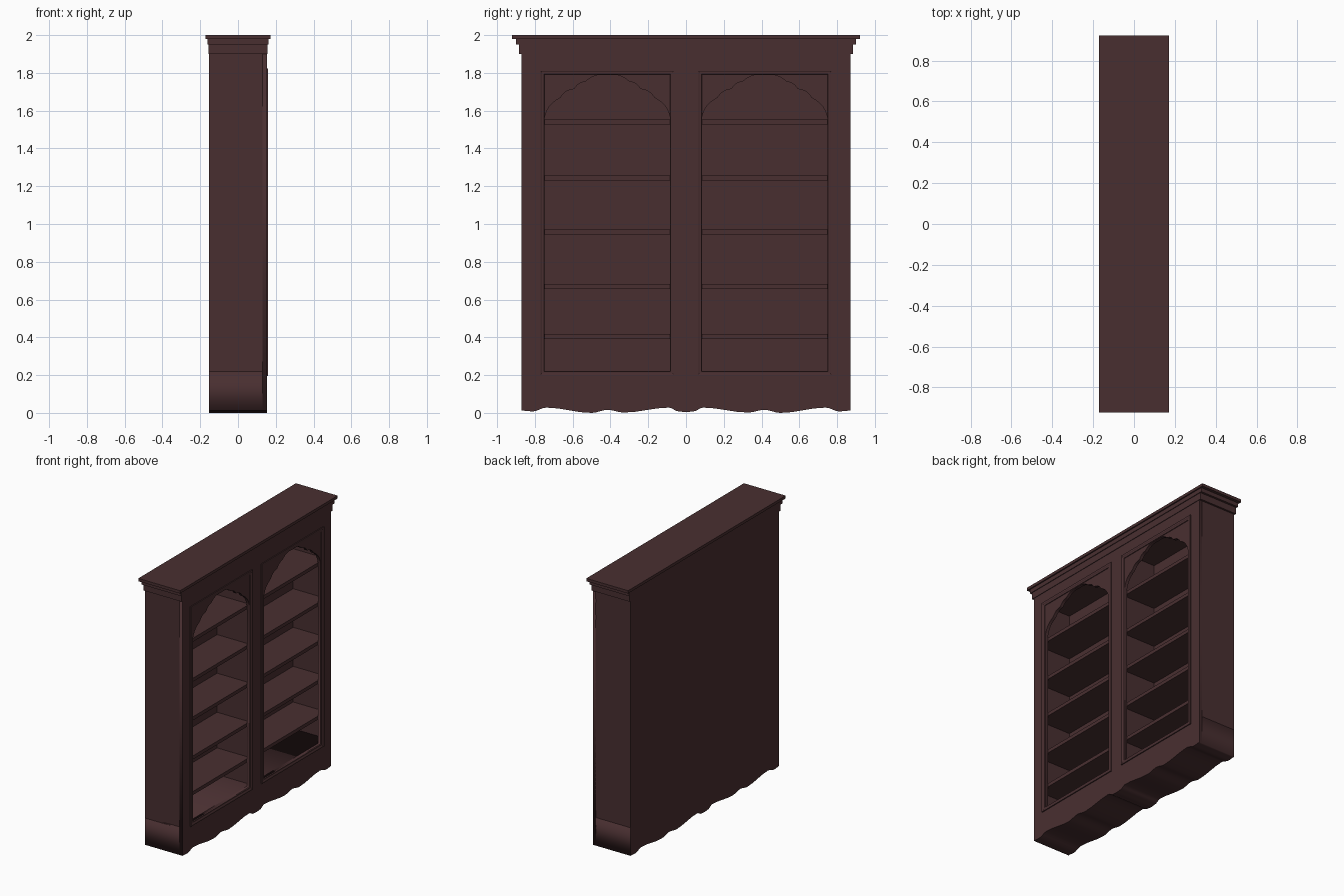
import bpy, bmesh, math
from mathutils import Matrix, Vector

if "Cube" in bpy.data.objects:
    bpy.data.objects.remove(bpy.data.objects["Cube"])

wood = bpy.data.materials.new("dark_mahogany")
wood.diffuse_color = (0.066, 0.028, 0.030, 1)
wood.use_nodes = True
wood.node_tree.nodes["Principled BSDF"].inputs["Base Color"].default_value = wood.diffuse_color

# local (x, y, z) -> world (y, z, x): outlines are drawn on the y-z plane
FACE = Matrix(((0, 0, 1, 0), (1, 0, 0, 0), (0, 1, 0, 0), (0, 0, 0, 1)))


def finish(name, me):
    me.materials.clear()
    me.materials.append(wood)
    ob = bpy.data.objects.new(name, me)
    bpy.context.collection.objects.link(ob)
    return ob


def box(name, x0, x1, y0, y1, z0, z1):
    bm = bmesh.new()
    bmesh.ops.create_cube(bm, size=1)
    for v in bm.verts:
        v.co = Vector(((x0, x1)[v.co.x > 0], (y0, y1)[v.co.y > 0], (z0, z1)[v.co.z > 0]))
    me = bpy.data.meshes.new(name)
    bm.to_mesh(me)
    bm.free()
    return finish(name, me)


def sheet(name, outlines, x0, x1):
    """Filled outline with holes on the y-z plane, x0 to x1 thick."""
    cu = bpy.data.curves.new(name + "_outline", 'CURVE')
    cu.dimensions = '2D'
    cu.fill_mode = 'BOTH'
    cu.extrude = (x1 - x0) / 2
    for pts in outlines:
        sp = cu.splines.new('POLY')
        sp.points.add(len(pts) - 1)
        for p, (y, z) in zip(sp.points, pts):
            p.co = (y, z, 0, 1)
        sp.use_cyclic_u = True
    tmp = bpy.data.objects.new(name + "_tmp", cu)
    bpy.context.collection.objects.link(tmp)
    dg = bpy.context.evaluated_depsgraph_get()
    me = bpy.data.meshes.new_from_object(tmp.evaluated_get(dg))
    bpy.data.objects.remove(tmp)
    me.transform(Matrix.Translation(((x0 + x1) / 2, 0, 0)) @ FACE)
    bm = bmesh.new()
    bm.from_mesh(me)
    bmesh.ops.remove_doubles(bm, verts=bm.verts, dist=1e-5)
    bmesh.ops.recalc_face_normals(bm, faces=bm.faces)
    bm.to_mesh(me)
    bm.free()
    return finish(name, me)


def smooth_points(pts, n=4):
    """Cosine-eased samples between key points."""
    out = []
    for (a, za), (b, zb) in zip(pts, pts[1:]):
        for i in range(n):
            t = i / n
            out.append((a + (b - a) * t, za + (zb - za) * (1 - math.cos(math.pi * t)) / 2))
    return out + [pts[-1]]


# wavy lower edge, mirrored about the middle
half = smooth_points([(0, 0.004), (0.04, 0.008), (0.09, 0.028), (0.33, 0.002), (0.415, 0.016),
                      (0.5, 0.0), (0.74, 0.028), (0.81, 0.008), (0.87, 0.012)])
wave = [(-y, z) for y, z in reversed(half)] + half[1:]

# scalloped arch: lobes bulging up and out between cusps
cusps = [(0.333, 1.56), (0.25, 1.668), (0.175, 1.715), (0.115, 1.755), (0, 1.788)]
arch = [(0.333, 0.22)]
for (a, za), (b, zb) in zip(cusps, cusps[1:]):
    d = Vector((b - a, zb - za))
    nrm = Vector((d.y, -d.x)).normalized() * 0.13 * d.length
    for i in range(6):
        t = i / 6
        k = math.sin(math.pi * t)
        arch.append((a + d.x * t + nrm.x * k, za + d.y * t + nrm.y * k))
arch.append(cusps[-1])
arch = [(y, min(z, 1.79)) for y, z in arch]
arch = arch + [(-y, z) for y, z in reversed(arch[:-1])]
openings = [[(c + y, z) for y, z in arch] for c in (-0.416, 0.416)]

# front frame and wavy base
sheet("front_frame", [wave + [(0.87, 1.91), (-0.87, 1.91)]] + openings, 0.13, 0.153)
sheet("base", [wave + [(0.87, 0.22), (-0.87, 0.22)]], -0.153, 0.131)

# carcass
for s, n in ((-1, "left"), (1, "right")):
    y0, y1 = sorted((s * 0.845, s * 0.87))
    box(n + "_side", -0.153, 0.131, y0, y1, 0.21, 1.91)
box("back_panel", -0.153, -0.14, -0.86, 0.86, 0.21, 1.91)
box("divider", -0.145, 0.131, -0.045, 0.045, 0.21, 1.9)
box("ceiling", -0.145, 0.131, -0.86, 0.86, 1.86, 1.91)

# shelves and raised trim in each bay
for s, n in ((-1, "left"), (1, "right")):
    y0, y1 = sorted((s * 0.04, s * 0.85))
    for i, z in enumerate((0.418, 0.682, 0.971, 1.257, 1.553)):
        box(f"{n}_shelf_{i + 1}", -0.145, 0.125, y0, y1, z - 0.026, z)

    # trim: rectangular loops following a small moulding section (inset, x)
    bm = bmesh.new()
    rings = []
    for inset, x in ((0, 0.15), (0, 0.160), (0.012, 0.160), (0.018, 0.157),
                     (0.029, 0.157), (0.032, 0.15)):
        w, z0, z1 = 0.364 - inset, 0.194 + inset * 0.85, 1.822 - inset
        c = s * 0.417
        rings.append([bm.verts.new((x, c + a * w, z)) for a, z in
                      ((-1, z0), (1, z0), (1, z1), (-1, z1))])
    for r, q in zip(rings, rings[1:] + rings[:1]):
        for i in range(4):
            j = (i + 1) % 4
            bm.faces.new((r[i], r[j], q[j], q[i]))
    bmesh.ops.recalc_face_normals(bm, faces=bm.faces)
    me = bpy.data.meshes.new(n + "_trim")
    bm.to_mesh(me)
    bm.free()
    finish(n + "_trim", me)

# stepped crown
for i, (x, y, z0, z1) in enumerate(((0.157, 0.884, 1.9, 1.95), (0.162, 0.9, 1.949, 1.98),
                                    (0.171, 0.922, 1.979, 2.0))):
    box(f"crown_step_{i + 1}", -x, x, -y, y, z0, z1)
